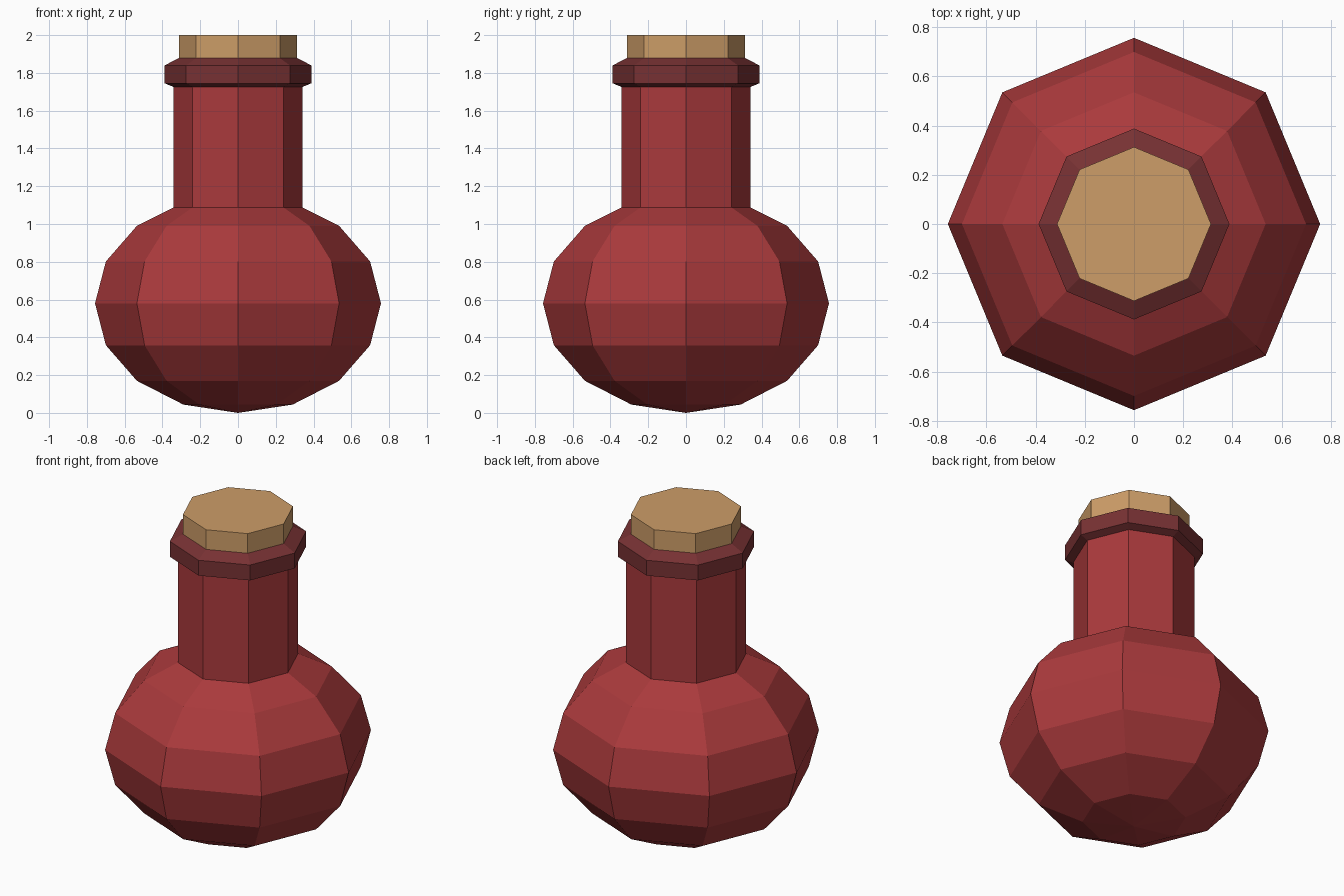
import bpy, bmesh, math

if "Cube" in bpy.data.objects:
    bpy.data.objects.remove(bpy.data.objects["Cube"])


def material(name, rgb):
    m = bpy.data.materials.new(name)
    m.diffuse_color = (*rgb, 1)
    m.use_nodes = True
    m.node_tree.nodes["Principled BSDF"].inputs["Base Color"].default_value = m.diffuse_color
    return m


def lathe(name, profile, mat, sides=8):
    """Spin (radius, height) points round z; radius 0 makes a pole."""
    bm = bmesh.new()
    rings = []
    for r, z in profile:
        count = sides if r > 0 else 1
        rings.append([bm.verts.new((r * math.cos(math.tau * i / sides),
                                    r * math.sin(math.tau * i / sides), z))
                      for i in range(count)])
    for a, b in zip(rings, rings[1:]):
        for i in range(sides):
            j = (i + 1) % sides
            if len(a) == 1:
                bm.faces.new((a[0], b[j], b[i]))
            elif len(b) == 1:
                bm.faces.new((a[i], a[j], b[0]))
            else:
                bm.faces.new((a[i], a[j], b[j], b[i]))
    # flat caps on open ends
    if len(rings[0]) > 1:
        bm.faces.new(rings[0][::-1])
    if len(rings[-1]) > 1:
        bm.faces.new(rings[-1])
    mesh = bpy.data.meshes.new(name)
    bm.to_mesh(mesh)
    bm.free()
    mesh.materials.append(mat)
    obj = bpy.data.objects.new(name, mesh)
    bpy.context.collection.objects.link(obj)
    return obj


red = material("red_liquid", (0.402, 0.042, 0.045))
dark = material("dark_red_rim", (0.185, 0.031, 0.033))
tan = material("cork_tan", (0.61, 0.337, 0.138))

# round flask: squashed 8-ring sphere running into the straight neck
bulb = [(0.0, 0.0)]
for k in range(1, 7):
    a = math.pi * k / 8
    bulb.append((0.757 * math.sin(a), 0.58 - 0.58 * math.cos(a)))
lathe("flask", bulb + [(0.342, 1.087), (0.342, 1.735)], red)

# bevelled lip at the top of the neck
lathe("lip", [(0.34, 1.725), (0.388, 1.745), (0.388, 1.84), (0.31, 1.88)], dark)

# cork stopper
lathe("cork", [(0.313, 1.86), (0.313, 2.0)], tan)
